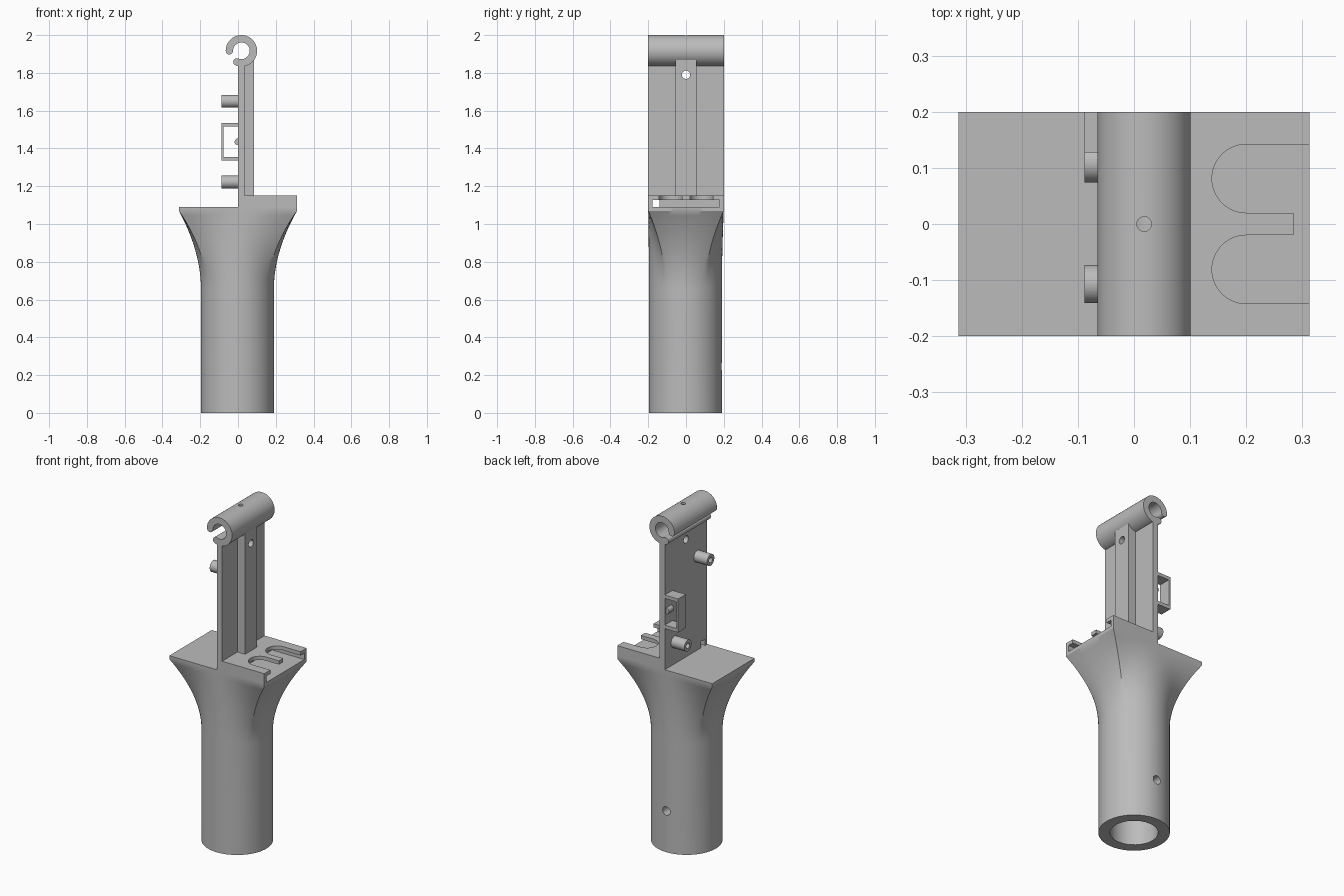
import bpy, bmesh, math
from math import sin, cos, pi, radians

if "Cube" in bpy.data.objects:
    bpy.data.objects.remove(bpy.data.objects["Cube"])

grey = bpy.data.materials.new("plain grey")
grey.use_nodes = True
COLOUR = (0.5, 0.5, 0.5, 1)
grey.diffuse_color = COLOUR
grey.node_tree.nodes["Principled BSDF"].inputs["Base Color"].default_value = COLOUR


def finish(name, bm):
    bmesh.ops.recalc_face_normals(bm, faces=bm.faces)
    mesh = bpy.data.meshes.new(name)
    bm.to_mesh(mesh)
    bm.free()
    mesh.materials.append(grey)
    obj = bpy.data.objects.new(name, mesh)
    bpy.context.collection.objects.link(obj)
    return obj


def loft(name, rings):
    """Skin equal-length rings of points and cap both ends."""
    bm = bmesh.new()
    rows = [[bm.verts.new(p) for p in ring] for ring in rings]
    n = len(rows[0])
    for low, high in zip(rows, rows[1:]):
        for i in range(n):
            j = (i + 1) % n
            bm.faces.new((low[i], low[j], high[j], high[i]))
    bm.faces.new(rows[0])
    bm.faces.new(rows[-1])
    return finish(name, bm)


def prism(name, points, axis, start, end):
    """Extrude a flat outline along one axis."""
    place = {"x": lambda u, v, t: (t, u, v),
             "y": lambda u, v, t: (u, t, v),
             "z": lambda u, v, t: (u, v, t)}[axis]
    return loft(name, [[place(u, v, t) for u, v in points] for t in (start, end)])


def box(name, x, y, z):
    return prism(name, [(x[0], y[0]), (x[1], y[0]), (x[1], y[1]), (x[0], y[1])], "z", *z)


def arc(u, v, r, a, b, n=32):
    return [(u + r * cos(radians(a + (b - a) * i / n)),
             v + r * sin(radians(a + (b - a) * i / n))) for i in range(n + 1)]


def rod(name, u, v, r, axis, start, end):
    return prism(name, arc(u, v, r, 0, 360)[:-1], axis, start, end)


def cut(obj, *cutters):
    for cutter in cutters:
        mod = obj.modifiers.new("cut", "BOOLEAN")
        mod.operation = "DIFFERENCE"
        mod.solver = "EXACT"
        mod.object = cutter
        bpy.context.view_layer.objects.active = obj
        bpy.ops.object.modifier_apply(modifier=mod.name)
        bpy.data.objects.remove(cutter)
    return obj


# Round handle flaring into a rectangular head
HX, HY, R, C = 0.313, 0.2, 0.193, -0.003
FLARE, RIM, TOP = 0.66, 1.07, 1.09
corner = math.atan2(HY, HX)
angles = []
for a, b, n in ((-corner, corner, 16), (corner, pi - corner, 28),
                (pi - corner, pi + corner, 16), (pi + corner, 2 * pi - corner, 28)):
    angles += [a + (b - a) * i / n for i in range(n)]


def section(z, f):
    ring = []
    for a in angles:
        reach = min(HX / max(abs(cos(a)), 1e-6), HY / max(abs(sin(a)), 1e-6))
        ring.append(((C + R * cos(a)) * (1 - f) + reach * cos(a) * f,
                     (C + R * sin(a)) * (1 - f) + reach * sin(a) * f, z))
    return ring


steps = [i / 16 for i in range(17)]
handle = loft("handle", [section(0, 0)]
              + [section(FLARE + (RIM - FLARE) * t, t ** 1.9) for t in steps]
              + [section(TOP, 1)])
cut(handle,
    rod("bore_cutter", C, C, 0.13, "z", -0.1, 0.7),
    rod("pin_hole_cutter", C, 0.245, 0.025, "y", 0.05, 0.3))

# Raised deck with a shallow pocket and two U-shaped slots open to the side
deck = box("deck", (0.035, HX), (-HY, HY), (TOP, 1.15))
cutters = [box("pocket_cutter", (0.1, 0.4), (-0.178, 0.178), (1.05, 1.128)),
           box("tongue_cutter", (0.284, 0.4), (-0.03, 0.03), (1.06, 1.2)),
           box("wire_cutter", (0.0, 0.15), (-0.178, -0.14), (1.04, 1.127))]
for side in (-1, 1):
    outline = arc(0.2, side * 0.081, 0.061, 90, 270)
    outline += [(0.4, side * 0.081 - 0.061), (0.4, side * 0.081 + 0.061)]
    cutters.append(prism("slot_cutter", outline, "z", 1.07, 1.21))
cut(deck, *cutters)

# Upright plate with stiffening rib
plate = box("upright_plate", (0, 0.035), (-HY, HY), (TOP, 1.845))
rib = box("rib", (0.035, 0.086), (-0.056, 0.056), (1.15, 1.87))
cut(plate, box("wire_cutter", (-0.1, 0.1), (-0.178, -0.14), (1.05, 1.127)))
for part in (plate, rib):
    cut(part, rod("screw_cutter", 0, 1.79, 0.022, "x", -0.2, 0.3))

# Open hook along the top, with rounded lips
HU, HV, OUT, INN = 0.018, 1.917, 0.083, 0.044
MID, LIP = (OUT + INN) / 2, (OUT - INN) / 2
A, B = -112, 180
outline = arc(HU, HV, OUT, A, B, 56)
outline += arc(HU + MID * cos(radians(B)), HV + MID * sin(radians(B)), LIP, B, B + 180, 10)[1:]
outline += arc(HU, HV, INN, B, A, 56)[1:]
outline += arc(HU + MID * cos(radians(A)), HV + MID * sin(radians(A)), LIP, A + 180, A + 360, 10)[1:-1]
hook = prism("hook", outline, "y", -HY, HY)
cut(hook, rod("hook_hole_cutter", HU, 0, 0.013, "z", 1.93, 2.1))

# Two hollow mounting pegs
for name, y, z in (("upper_peg", -0.107, 1.65), ("lower_peg", 0.108, 1.222)):
    peg = rod(name, y, z, 0.034, "x", -0.088, 0)
    cut(peg, rod("peg_cutter", y, z, 0.016, "x", -0.2, -0.01))

# Loop bracket with a small ridge on the plate inside it
bracket = box("loop_bracket", (-0.088, 0), (0.127, HY), (1.335, 1.535))
cut(bracket, box("loop_cutter", (-0.078, 0.1), (0.05, 0.3), (1.356, 1.515)))
prism("ridge", arc(0, 1.435, 0.018, 90, 270, 16), "y", 0.14, 0.187)

# Smooth round surfaces, keep edges crisp
bpy.ops.object.select_all(action="DESELECT")
for obj in bpy.context.collection.objects:
    if obj.type == "MESH" and obj.data.materials and obj.data.materials[0] == grey:
        obj.select_set(True)
        bpy.context.view_layer.objects.active = obj
bpy.ops.object.shade_smooth_by_angle(angle=radians(30))
